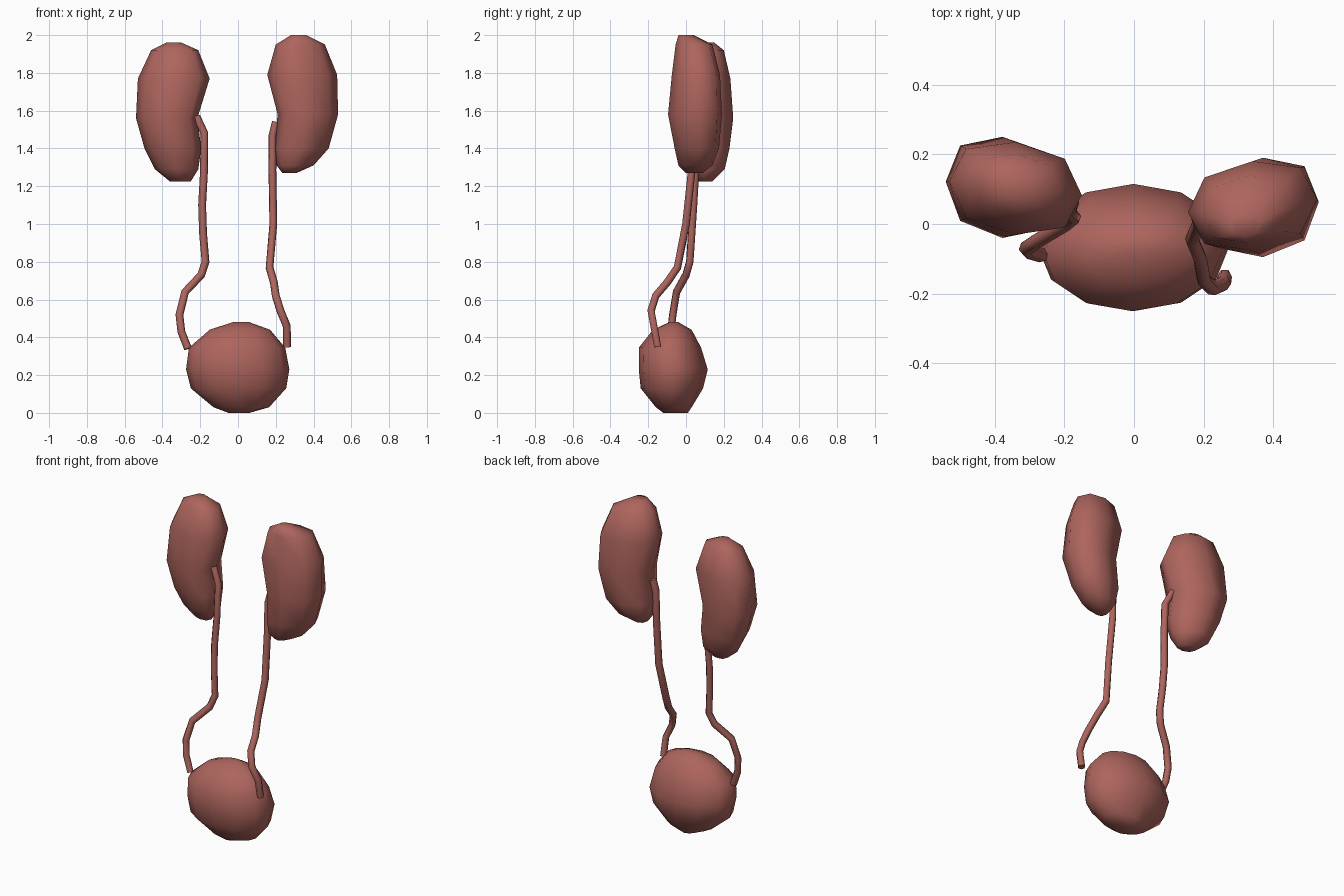
import bpy, bmesh, math

mat = bpy.data.materials.new("organ_red")
mat.diffuse_color = (0.42, 0.13, 0.11, 1)


def finish(ob):
    ob.data.materials.append(mat)
    bpy.ops.object.select_all(action='DESELECT')
    ob.select_set(True)
    bpy.context.view_layer.objects.active = ob


def sgnpow(v, p):
    return math.copysign(abs(v) ** p, v)


def loft(name, rings, n, power=1.0, skew=0.0):
    """Rings are (z, x_min, x_max, y_min, y_max), top to bottom."""
    bm = bmesh.new()
    loops = []
    for z, x0, x1, y0, y1 in rings:
        loop = []
        for i in range(n):
            a = 2 * math.pi * i / n
            dx = (x1 - x0) / 2 * sgnpow(math.cos(a), power)
            dy = (y1 - y0) / 2 * sgnpow(math.sin(a), power)
            loop.append(bm.verts.new(((x0 + x1) / 2 + dx, (y0 + y1) / 2 + dy + skew * dx, z)))
        loops.append(loop)
    for a, b in zip(loops, loops[1:]):
        for i in range(n):
            j = (i + 1) % n
            bm.faces.new((a[i], b[i], b[j], a[j]))
    bm.faces.new(loops[0])
    bm.faces.new(loops[-1][::-1])
    bmesh.ops.recalc_face_normals(bm, faces=bm.faces)
    me = bpy.data.meshes.new(name)
    bm.to_mesh(me)
    bm.free()
    ob = bpy.data.objects.new(name, me)
    bpy.context.collection.objects.link(ob)
    finish(ob)
    bpy.ops.object.shade_smooth()


def tube(name, points, radius=0.021):
    cu = bpy.data.curves.new(name, 'CURVE')
    cu.dimensions = '3D'
    cu.bevel_depth = radius
    cu.bevel_resolution = 1
    cu.use_fill_caps = True
    sp = cu.splines.new('POLY')
    sp.points.add(len(points) - 1)
    for p, co in zip(sp.points, points):
        p.co = (*co, 1)
    ob = bpy.data.objects.new(name, cu)
    bpy.context.collection.objects.link(ob)
    finish(ob)
    bpy.ops.object.convert(target='MESH')


# Kidneys
loft("kidney_left", [
    (1.96, -0.38, -0.30, 0.07, 0.15),
    (1.92, -0.46, -0.21, 0.02, 0.20),
    (1.77, -0.53, -0.15, -0.03, 0.235),
    (1.56, -0.54, -0.215, -0.04, 0.25),
    (1.40, -0.495, -0.195, -0.02, 0.23),
    (1.29, -0.44, -0.21, 0.02, 0.205),
    (1.225, -0.36, -0.25, 0.06, 0.14)], 8, 0.85, -0.1)
loft("kidney_right", [
    (2.00, 0.28, 0.36, -0.04, 0.04),
    (1.95, 0.20, 0.46, -0.055, 0.14),
    (1.79, 0.155, 0.525, -0.075, 0.18),
    (1.58, 0.21, 0.53, -0.095, 0.19),
    (1.40, 0.19, 0.48, -0.06, 0.175),
    (1.31, 0.205, 0.40, -0.04, 0.14),
    (1.27, 0.235, 0.31, 0.0, 0.09)], 8, 0.85, 0.1)

# Bladder
loft("bladder", [
    (0.48, -0.03, 0.06, -0.09, -0.04),
    (0.44, -0.15, 0.17, -0.175, 0.03),
    (0.345, -0.26, 0.25, -0.25, 0.08),
    (0.23, -0.275, 0.272, -0.25, 0.115),
    (0.13, -0.25, 0.255, -0.24, 0.09),
    (0.03, -0.13, 0.165, -0.16, 0.03),
    (0.0, -0.05, 0.06, -0.12, 0.01)], 12)

# Ureters
tube("ureter_left", [
    (-0.22, 0.075, 1.57), (-0.178, 0.06, 1.48), (-0.18, 0.05, 1.28),
    (-0.19, 0.04, 1.1), (-0.185, 0.03, 0.95), (-0.172, 0.02, 0.80),
    (-0.195, 0.0, 0.73), (-0.28, -0.05, 0.64), (-0.31, -0.07, 0.52),
    (-0.30, -0.08, 0.43), (-0.265, -0.09, 0.34)])
tube("ureter_right", [
    (0.20, 0.04, 1.54), (0.183, 0.035, 1.47), (0.182, 0.03, 1.28),
    (0.187, 0.0, 1.0), (0.167, -0.045, 0.77), (0.19, -0.10, 0.69),
    (0.20, -0.16, 0.62), (0.225, -0.185, 0.54), (0.258, -0.17, 0.46),
    (0.26, -0.15, 0.35)])
